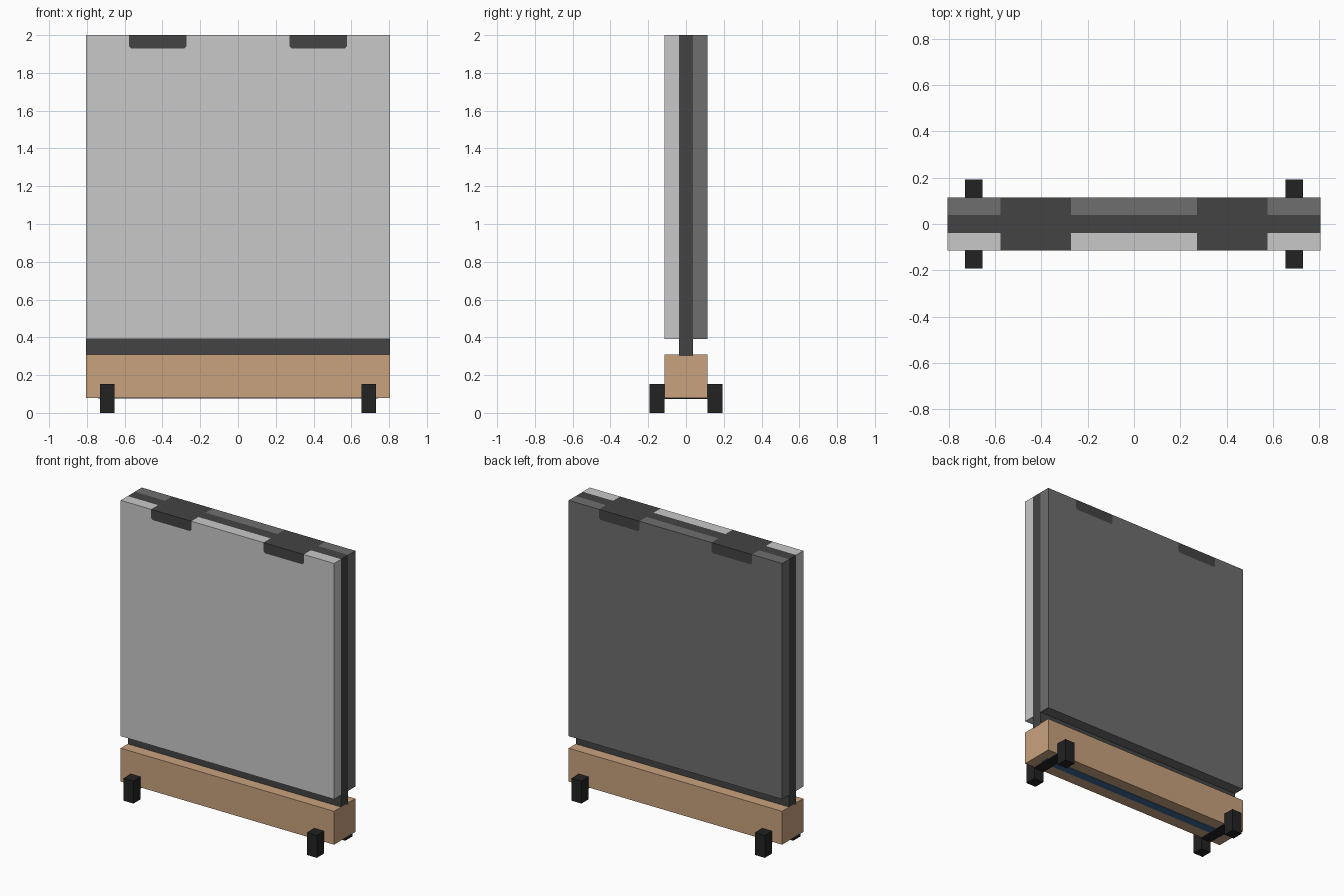
import bpy, bmesh

if "Cube" in bpy.data.objects:
    bpy.data.objects.remove(bpy.data.objects["Cube"])


def lin(h):
    out = []
    for i in (0, 2, 4):
        c = int(h[i:i + 2], 16) / 255
        out.append(c / 12.92 if c <= 0.04045 else ((c + 0.055) / 1.055) ** 2.4)
    return (*out, 1)


def mat(name, h):
    m = bpy.data.materials.new(name)
    m.diffuse_color = lin(h)
    m.use_nodes = True
    m.node_tree.nodes["Principled BSDF"].inputs["Base Color"].default_value = m.diffuse_color
    return m


LIGHT = mat("light_grey", "C9C9C9")
MID = mat("mid_grey", "6E6E6E")
CORE = mat("charcoal", "444444")
WOOD = mat("wood", "C9A27E")
BLACK = mat("black", "222222")
BLUE = mat("blue", "3E6892")


def extrude(name, outline, y0, y1, m):
    """Prism from an x-z outline, running from y0 to y1."""
    bm = bmesh.new()
    face = bm.faces.new([bm.verts.new((x, y0, z)) for x, z in outline])
    r = bmesh.ops.extrude_face_region(bm, geom=[face])
    vs = [v for v in r["geom"] if isinstance(v, bmesh.types.BMVert)]
    bmesh.ops.translate(bm, verts=vs, vec=(0, y1 - y0, 0))
    bmesh.ops.recalc_face_normals(bm, faces=bm.faces)
    me = bpy.data.meshes.new(name)
    bm.to_mesh(me)
    bm.free()
    me.materials.append(m)
    ob = bpy.data.objects.new(name, me)
    bpy.context.collection.objects.link(ob)
    return ob


def box(name, x0, x1, y0, y1, z0, z1, m):
    return extrude(name, [(x0, z0), (x1, z0), (x1, z1), (x0, z1)], y0, y1, m)


W, D, C = 0.806, 0.114, 0.038  # half width, half depth, half core depth
A, B, T, F, K = 0.272, 0.577, 2.0, 1.93, 0.012  # clip outline

# clip outline with clipped lower corners, left to right
clip = [(A, T), (A, F + K), (A + K, F), (B - K, F), (B, F + K), (B, T)]
clip_left = [(-x, z) for x, z in reversed(clip)]

# core board and the two notched face panels
box("core_board", -W, W, -C, C, 0.30, T, CORE)
panel = [(-W, 0.39), (-W, T)] + clip_left + clip + [(W, T), (W, 0.39)]
extrude("front_panel", panel, -D, -C, LIGHT)
extrude("back_panel", panel, C, D, MID)

# clips filling the notches
for side, y0, y1 in (("front", -D, -C), ("back", C, D)):
    extrude(side + "_clip_right", clip, y0, y1, CORE)
    extrude(side + "_clip_left", clip_left, y0, y1, CORE)

# wooden base with a blue strip below
box("base_beam", -W, W, -D, D, 0.08, 0.308, WOOD)
box("base_strip", -0.74, 0.74, -0.03, 0.03, 0.077, 0.081, BLUE)

# feet, joined in pairs by a crossbar under the beam
for side, s in (("left", -1), ("right", 1)):
    x0, x1 = sorted((s * 0.655, s * 0.73))
    box(side + "_crossbar", x0, x1, -D, D, 0.074, 0.09, BLACK)
    box(side + "_front_foot", x0, x1, -0.192, -D, 0, 0.153, BLACK)
    box(side + "_back_foot", x0, x1, D, 0.192, 0, 0.153, BLACK)
